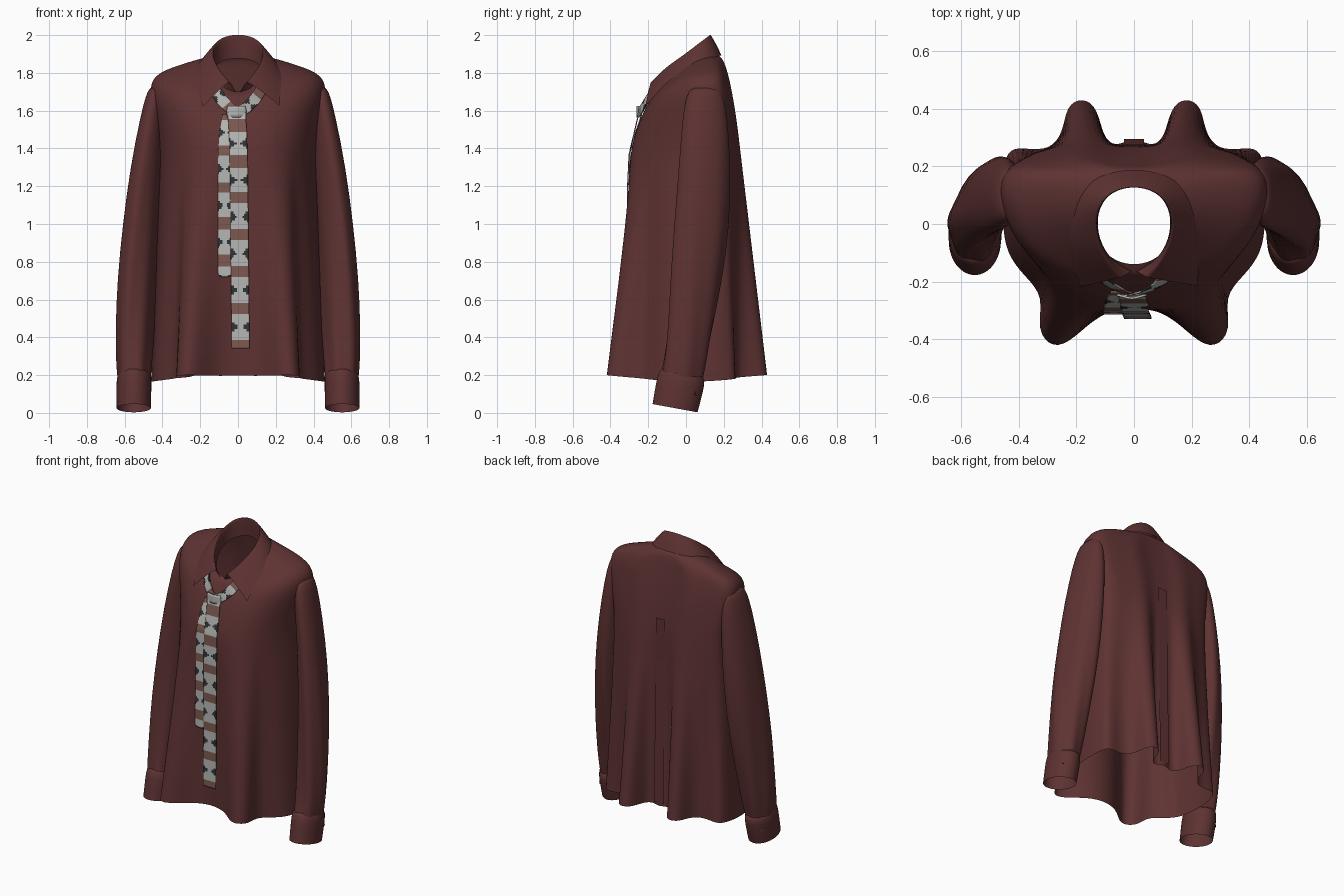
import bpy, bmesh, math
from mathutils import Vector

if "Cube" in bpy.data.objects:
    bpy.data.objects.remove(bpy.data.objects["Cube"])


def mat(name, c):
    m = bpy.data.materials.new(name)
    m.diffuse_color = (*c, 1)
    m.use_nodes = True
    m.node_tree.nodes["Principled BSDF"].inputs["Base Color"].default_value = m.diffuse_color
    return m


MAROON = mat("maroon cloth", (0.112, 0.032, 0.032))
GREY = mat("pale grey", (0.46, 0.465, 0.45))
BROWN = mat("dusty brown", (0.20, 0.10, 0.08))
DARK = mat("charcoal", (0.027, 0.033, 0.036))


def grid(name, rows, closed=False, mats=(MAROON,), rule=None, subsurf=0, thick=0, cap=False):
    """Skin rows of points into one smooth surface."""
    bm = bmesh.new()
    vs = [[bm.verts.new(p) for p in r] for r in rows]
    n = len(rows[0])
    for i in range(len(rows) - 1):
        for j in range(n if closed else n - 1):
            k = (j + 1) % n
            f = bm.faces.new((vs[i][j], vs[i][k], vs[i + 1][k], vs[i + 1][j]))
            if rule:
                f.material_index = rule(i, j)
    if cap:
        bm.faces.new(vs[0])
    bmesh.ops.recalc_face_normals(bm, faces=bm.faces)
    for f in bm.faces:
        f.smooth = True
    me = bpy.data.meshes.new(name)
    bm.to_mesh(me)
    bm.free()
    ob = bpy.data.objects.new(name, me)
    bpy.context.collection.objects.link(ob)
    for m in mats:
        me.materials.append(m)
    if subsurf:
        s = ob.modifiers.new("smooth", 'SUBSURF')
        s.levels = s.render_levels = subsurf
        s.boundary_smooth = 'PRESERVE_CORNERS'
    if thick:
        ob.modifiers.new("thickness", 'SOLIDIFY').thickness = thick
    return ob


# --- Shirt body: folded hem outline blended into the chest outline ---
HEM = [(0, -.28), (.12, -.31), (.21, -.40), (.28, -.435), (.34, -.37), (.31, -.25), (.38, -.18),
       (.445, -.10), (.455, .01), (.465, .12), (.445, .265), (.38, .262), (.29, .255), (.245, .32),
       (.235, .41), (.18, .44), (.125, .405), (.105, .285), (.05, .27), (0, .305)]
CHEST = [(0, -.295), (.08, -.30), (.15, -.29), (.21, -.265), (.26, -.23), (.30, -.19), (.34, -.135),
         (.375, -.065), (.395, 0), (.41, .07), (.415, .16), (.39, .23), (.325, .255), (.25, .27),
         (.20, .285), (.16, .29), (.12, .285), (.08, .275), (.04, .27), (0, .27)]


def mirror_ring(half):
    return half + [(-x, y, z) for x, y, z in half[-2:0:-1]]


rings = []
for z in (.2, .23, .45, .7, .95, 1.2, 1.38):
    w = (1.38 - z) / 1.18
    half = []
    for (hx, hy), (cx, cy) in zip(HEM, CHEST):
        dip = -.035 * w * (1 - (hy / .42) ** 2) * abs(hx) / .45
        half.append((cx + (hx - cx) * w, cy + (hy - cy) * w, z + dip))
    rings.append(mirror_ring(half))

# yoke and shoulders: half width, front y, back y, heights at front / side / back, roundness
for hw, yf, yb, zf, zs, zb, rnd in [
        (.445, -.255, .27, 1.52, 1.56, 1.55, 0), (.475, -.21, .245, 1.62, 1.69, 1.70, 0),
        (.45, -.185, .225, 1.66, 1.775, 1.79, 0), (.33, -.175, .21, 1.68, 1.808, 1.85, .3),
        (.20, -.16, .19, 1.69, 1.845, 1.89, .8), (.14, -.14, .14, 1.70, 1.85, 1.90, 1)]:
    half = []
    for cx, cy in CHEST:
        u, t = cx / .415, (cy + .0025) / .2925
        ln = math.hypot(u, t)
        u, t = u + (u / ln - u) * rnd, t + (t / ln - t) * rnd
        z = zs + (zb - zf) / 2 * t + ((zb + zf) / 2 - zs) * t * t
        half.append((u * hw, (yf + yb) / 2 + t * (yb - yf) / 2, z))
    rings.append(mirror_ring(half))
grid("shirt_body", rings, closed=True, subsurf=2)

# --- Back box pleat, lying almost flush ---
grid("back_pleat", [[(x, y, z) for x in (-.035, 0, .035)] for y, z in
                    ((.275, 1.47), (.277, 1.2), (.284, .8), (.29, .5), (.295, .22))])

# --- Collar: inner stand, rolled top edge and turned-down fall ---
STAND = [(.01, -.165, 1.70), (.09, -.12, 1.72), (.13, -.03, 1.79), (.125, .06, 1.84), (.07, .12, 1.87), (0, .14, 1.88)]
TOP = [(.045, -.185, 1.755), (.105, -.115, 1.83), (.137, -.01, 1.90), (.12, .07, 1.965), (.07, .115, 2.0), (0, .13, 2.013)]
FALL = [(.22, -.215, 1.625), (.23, -.10, 1.755), (.225, 0, 1.825), (.20, .10, 1.87), (.125, .172, 1.89), (0, .195, 1.895)]


def full(half):
    return half + [(-x, y, z) for x, y, z in half[-2::-1]]


def lerp(a, b, t, lift=0.0):
    return [tuple(p + (q - p) * t + (lift if k == 2 else 0) for k, (p, q) in enumerate(zip(u, v)))
            for u, v in zip(a, b)]


top, fall = full(TOP), full(FALL)
fall[-1] = (-.185, -.218, 1.62)
grid("collar", [full(STAND), lerp(full(STAND), top, .6), top, lerp(top, fall, .12, .004),
                lerp(top, fall, .55, .008), fall], subsurf=2)

# --- Sleeves and cuffs: z, centre x, centre y, radius x, radius y, skew toward the inner back ---
SLEEVE = [(1.73, .435, .10, .03, .07, .2), (1.68, .437, .10, .052, .098, .3),
          (1.56, .452, .10, .067, .118, .4), (1.3, .484, .10, .086, .13, .5), (1.0, .512, .085, .097, .138, .5),
          (.7, .533, .055, .104, .13, .4), (.45, .545, .022, .101, .118, .2), (.28, .55, -.003, .095, .115, .1),
          (.19, .55, -.022, .087, .114, 0)]
CUFF = [(.215, .55, -.02, .07, .095, 0), (.208, .55, -.02, .093, .126, 0), (.12, .551, -.037, .093, .125, 0),
        (.025, .552, -.058, .091, .12, 0)]


def tube(rows, side, ripple, tilt):
    out = []
    for z, cx, cy, rx, ry, skew in rows:
        ring = []
        for k in range(28):
            a = 2 * math.pi * k / 28
            fold = 1 + ripple * min(1, max(0, (1.6 - z) / 1.1)) * math.sin(6 * a + z * 2)
            dx = rx * fold * math.cos(a)
            ring.append((side * (cx + dx), cy + ry * fold * math.sin(a) - skew * dx,
                         z - tilt * math.sin(a)))
        out.append(ring)
    return out


for side, label in ((1, "left"), (-1, "right")):
    grid(label + "_sleeve", tube(SLEEVE, side, .05, 0), closed=True, subsurf=1, cap=True)
    grid(label + "_cuff", tube(CUFF, side, 0, .022), closed=True, subsurf=1)
    bpy.ops.mesh.primitive_cylinder_add(vertices=16, radius=.012, depth=.01,
                                        location=(side * .61, .052, .105),
                                        rotation=(0, math.pi / 2, side * math.radians(50)))
    b = bpy.context.object
    b.name = label + "_cuff_button"
    b.data.materials.append(MAROON)


# --- Patterned neck tie ---
def ribbon(name, path, width, across, phase, rows=60, cols=12, round_end=0):
    """Striped band along a path, with dark motifs at both edges between stripes."""
    pts = [Vector(p) for p in path]
    lens = [(b - a).length for a, b in zip(pts, pts[1:])]
    total = sum(lens)
    axis = Vector(across).normalized()
    data = []
    for i in range(rows + 1):
        d = total * i / rows
        left, s = d, 0
        while s < len(lens) - 1 and left > lens[s]:
            left -= lens[s]
            s += 1
        c = pts[s].lerp(pts[s + 1], left / lens[s])
        rest = total - d
        w = width
        if rest < round_end:
            w *= .55 + .45 * math.sqrt(max(0, 1 - (1 - rest / round_end) ** 2))
        data.append([c + axis * w * (j / cols - .5) for j in range(cols + 1)])

    def rule(i, j):
        p = ((total * (i + .5) / rows + phase) % .195) / .195
        if p < .31:
            return 1
        e = min(j, cols - 1 - j) / cols
        return 2 if e + abs(p - .655) * 2.6 < .36 else 0
    return grid(name, data, mats=(GREY, BROWN, DARK), rule=rule, thick=.006)


ribbon("tie_front_tail", [(-.008, -.25, 1.60), (0, -.278, 1.48), (.003, -.304, 1.37), (.006, -.312, 1.2),
                          (.008, -.316, .9), (.014, -.33, .34)], .095, (1, 0, 0), .145, rows=110)
ribbon("tie_back_tail", [(-.045, -.238, 1.58), (-.062, -.268, 1.49), (-.07, -.30, 1.38), (-.07, -.306, 1.1),
                         (-.07, -.314, .72)], .072, (1, 0, 0), .025, rows=80, round_end=.03)
for side, label in ((1, "left"), (-1, "right")):
    ribbon(label + "_tie_neck_band", [(side * .125, -.165, 1.715), (side * .09, -.208, 1.66),
                                      (side * .045, -.235, 1.615), (0, -.248, 1.59)],
           .06, (side * .75, .1, -.65), .01 if side > 0 else .075, rows=18)

# flat knot where the bands cross
grid("tie_knot", [[(-.008 + x * w, -.264 + abs(x) * .25, z) for x in (-.055, -.03, 0, .03, .055)]
                  for w, z in ((.85, 1.625), (1, 1.60), (.9, 1.565))], mats=(GREY,), subsurf=1, thick=.008)
